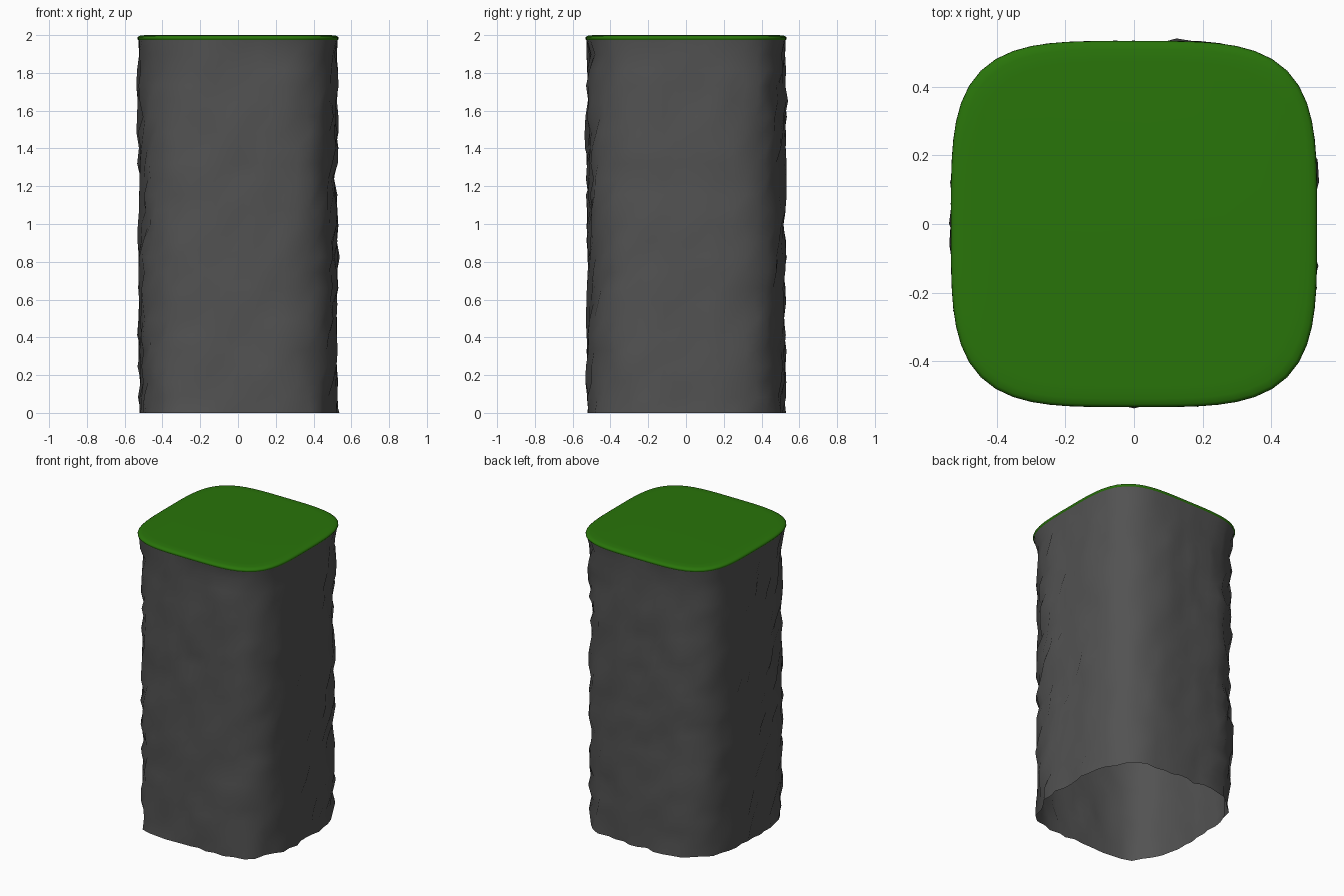
import bpy, bmesh, math, random
from mathutils import Vector, noise

if "Cube" in bpy.data.objects:
    bpy.data.objects.remove(bpy.data.objects["Cube"])

random.seed(11)


def material(name, rgb):
    m = bpy.data.materials.new(name)
    m.diffuse_color = (*rgb, 1)
    m.use_nodes = True
    m.node_tree.nodes["Principled BSDF"].inputs["Base Color"].default_value = m.diffuse_color
    return m


def outline(a, r, power=3.9):
    # rounded-square (superellipse) point at angle a
    c, s = math.cos(a), math.sin(a)
    k = r / (abs(c) ** power + abs(s) ** power) ** (1 / power)
    return k * c, k * s


def loft(name, rings, mat, close_top=False):
    # skin a stack of rings into a tube, optionally capped
    bm = bmesh.new()
    rows = [[bm.verts.new(p) for p in ring] for ring in rings]
    n = len(rows[0])
    for lo, hi in zip(rows, rows[1:]):
        for i in range(n):
            j = (i + 1) % n
            bm.faces.new((lo[i], lo[j], hi[j], hi[i]))
    if close_top:
        bm.faces.new(rows[-1])
    me = bpy.data.meshes.new(name)
    bm.to_mesh(me)
    bm.free()
    me.materials.append(mat)
    ob = bpy.data.objects.new(name, me)
    bpy.context.collection.objects.link(ob)
    for p in me.polygons:
        p.use_smooth = True
    return ob


def rock_ring(z, seg=56):
    ring = []
    for i in range(seg):
        a = 2 * math.pi * i / seg
        x, y = outline(a, 0.517, 3.5)
        # broad lumps plus small chips
        d = 0.014 * noise.noise(Vector((x * 5, y * 5, z * 3)))
        d += random.uniform(-0.015, 0.015)
        k = 1 + d / 0.51
        ring.append((x * k, y * k, z))
    return ring


def smooth_ring(r, z, seg):
    return [(*outline(2 * math.pi * i / seg, r), z) for i in range(seg)]


rock = material("dark grey rock", (0.085, 0.085, 0.085))
grass = material("grass green", (0.022, 0.175, 0.003))

# Rock column: open at the bottom, rough, flush with the cap at the top
ROWS = 24
rings = [rock_ring(1.98 * i / ROWS) for i in range(ROWS)]
column = loft("rock_column", rings + [smooth_ring(0.528, 1.976, 56)], rock)

# Soften the shading of the chips towards the plain rounded-square form
mesh = column.data
soft = []
for v in mesh.vertices:
    x, y, _ = v.co
    plain = Vector((x * abs(x) ** 1.5, y * abs(y) ** 1.5, 0)).normalized()
    soft.append((plain * 0.5 + v.normal * 0.5).normalized())
mesh.normals_split_custom_set_from_vertices(soft)

# Thin grass cap with a rounded rim
cap_profile = [(0.528, 1.974), (0.533, 1.981), (0.532, 1.989),
               (0.524, 1.995), (0.508, 1.999), (0.47, 2.0)]
loft("grass_cap", [smooth_ring(r, z, 72) for r, z in cap_profile],
     grass, close_top=True)
